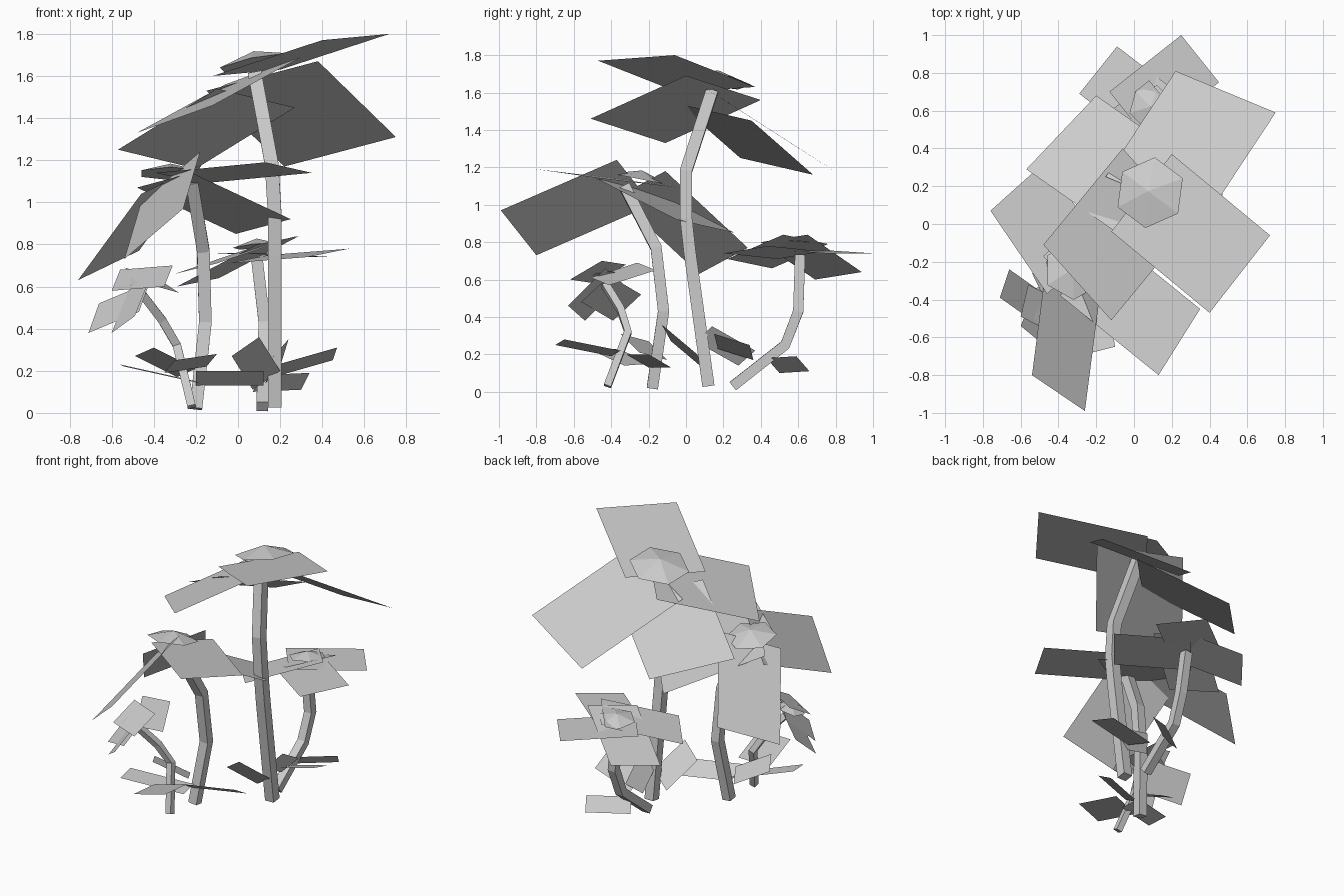
import bpy
import bmesh
from mathutils import Matrix, Vector

# Remove the default cube only
cube = bpy.data.objects.get("Cube")
if cube:
    bpy.data.objects.remove(cube, do_unlink=True)

# One plain grey for the whole plant
GREY = (0.6, 0.6, 0.6, 1.0)
material = bpy.data.materials.new("plain_grey")
material.use_nodes = True
material.diffuse_color = GREY
material.node_tree.nodes["Principled BSDF"].inputs["Base Color"].default_value = GREY


def finish(bm, name):
    """Turn a bmesh into a flat shaded object."""
    mesh = bpy.data.meshes.new(name)
    bmesh.ops.recalc_face_normals(bm, faces=bm.faces[:])
    bm.to_mesh(mesh)
    bm.free()
    mesh.materials.append(material)
    scene_object = bpy.data.objects.new(name, mesh)
    bpy.context.scene.collection.objects.link(scene_object)
    return scene_object


def blade(name, tip_left, tip_right, root_right):
    """Flat four-cornered petal or leaf; the last corner completes the parallelogram."""
    left, right, root = Vector(tip_left), Vector(tip_right), Vector(root_right)
    bm = bmesh.new()
    corners = [left, right, root, left + root - right]
    face = bm.faces.new([bm.verts.new(corner) for corner in corners])
    if face.normal.z < 0 or (corners[1] - corners[0]).cross(corners[2] - corners[1]).z < 0:
        face.normal_flip()
    mesh = bpy.data.meshes.new(name)
    bm.to_mesh(mesh)
    bm.free()
    mesh.materials.append(material)
    bpy.context.scene.collection.objects.link(bpy.data.objects.new(name, mesh))


def stem(name, path, width):
    """Square tube swept along a bent path."""
    points = [Vector(point) for point in path]
    bm = bmesh.new()
    rings = []
    for index, point in enumerate(points):
        before = points[max(index - 1, 0)]
        after = points[min(index + 1, len(points) - 1)]
        along = (after - before).normalized()
        side = Vector((0, 1, 0)).cross(along).normalized()
        depth = along.cross(side)
        rings.append([bm.verts.new(point + (side * a + depth * b) * width / 2)
                      for a, b in ((-1, -1), (1, -1), (1, 1), (-1, 1))])
    for lower, upper in zip(rings, rings[1:]):
        for i in range(4):
            j = (i + 1) % 4
            bm.faces.new((lower[i], lower[j], upper[j], upper[i]))
    bm.faces.new(rings[0][::-1])
    bm.faces.new(rings[-1])
    finish(bm, name)


def flower_centre(name, location, radius, facing):
    """Shallow six-sided cone tilted towards a direction."""
    tilt = Vector(facing).to_track_quat("Z", "Y").to_matrix().to_4x4()
    bm = bmesh.new()
    bmesh.ops.create_cone(bm, cap_ends=True, segments=6, radius1=radius, radius2=0,
                          depth=radius * 0.3, matrix=Matrix.Translation(location) @ tilt)
    bmesh.ops.remove_doubles(bm, verts=bm.verts[:], dist=0.001)
    finish(bm, name)


def flower(name, path, width, centre, radius, facing, petals):
    """Stem, centre and a ring of petals."""
    stem(name + "_stem", path, width)
    flower_centre(name + "_centre", centre, radius, facing)
    for side, corners in petals.items():
        blade(name + "_petal_" + side, *corners)


# Tallest flower
flower(
    "tall_flower",
    path=[(.175, .12, .03), (.175, .02, .75), (.175, 0, .93), (.16, 0, 1.18), (.08, .14, 1.61)],
    width=.065, centre=(.08, .17, 1.69), radius=.19, facing=(-.2, .15, 1),
    petals={
        "back_left": [(.22, .81, 1.17), (.75, .59, 1.31), (.38, .03, 1.67)],
        "back_right": [(-.57, .29, 1.25), (-.2, .68, 1.16), (.27, .35, 1.45)],
        "front_left": [(.4, -.47, 1.77), (.72, -.06, 1.8), (.2, .37, 1.63)],
        "front_right": [(-.48, -.11, 1.33), (-.12, -.51, 1.46), (.3, 0, 1.69)],
    })

# Middle flower, leaning forward
flower(
    "middle_flower",
    path=[(-.2, -.18, .02), (-.155, -.12, .43), (-.165, -.16, .77), (-.22, -.33, 1.1)],
    width=.06, centre=(-.32, -.24, 1.16), radius=.16, facing=(0, .2, 1),
    petals={
        "front": [(-.54, -.8, .73), (-.26, -.99, .97), (-.18, -.37, 1.24)],
        "right": [(-.47, .33, .77), (-.76, .07, .63), (-.46, -.37, 1.04)],
        "left": [(.13, -.8, 1.19), (.35, -.45, 1.14), (-.17, -.03, 1.09)],
        "back": [(.25, -.05, .92), (-.01, .26, .85), (-.48, -.17, 1.07)],
    })

# Lower flower at the back
flower(
    "back_flower",
    path=[(.115, .25, .03), (.12, .53, .25), (.125, .6, .43), (.09, .61, .73)],
    width=.055, centre=(.09, .62, .81), radius=.12, facing=(-.1, .1, 1),
    petals={
        "back_left": [(.25, 1, .74), (.45, .75, .74), (.07, .45, .76)],
        "back_right": [(-.29, .69, .6), (-.09, .94, .64), (.29, .65, .84)],
        "front_left": [(.33, .2, .74), (.53, .44, .78), (.15, .73, .75)],
        "front_right": [(-.3, .46, .66), (-.1, .22, .71), (.28, .52, .84)],
    })

# Smallest flower at the front
flower(
    "small_flower",
    path=[(-.22, -.42, .03), (-.29, -.31, .32), (-.36, -.35, .44), (-.46, -.43, .57)],
    width=.04, centre=(-.5, -.43, .63), radius=.09, facing=(-.3, -.1, 1),
    petals={
        "right": [(-.66, -.24, .52), (-.71, -.39, .38), (-.47, -.56, .48)],
        "front": [(-.6, -.54, .38), (-.49, -.63, .46), (-.41, -.43, .66)],
        "left": [(-.35, -.62, .6), (-.31, -.45, .7), (-.56, -.32, .68)],
        "back": [(-.4, -.16, .65), (-.54, -.26, .69), (-.42, -.51, .61)],
    })

# Ground leaves around the stems
leaves = {
    "tall_leaf_front": [(-.03, -.08, .27), (.1, -.13, .36), (.2, .06, .2)],
    "tall_leaf_left": [(.47, .15, .31), (.45, .34, .25), (.17, .36, .17)],
    "back_leaf_front": [(.17, .05, .27), (.24, .14, .35), (.2, .37, .22)],
    "back_leaf_left": [(.34, .59, .19), (.3, .66, .11), (.07, .5, .1)],
    "small_leaf_front": [(-.3, -.7, .25), (-.1, -.65, .28), (-.15, -.35, .22)],
    "small_leaf_back": [(-.49, -.2, .27), (-.4, -.35, .31), (-.2, -.25, .21)],
    "middle_leaf_right": [(-.56, -.36, .23), (-.54, -.5, .22), (-.18, -.33, .14)],
    "middle_leaf_left": [(.12, -.2, .2), (.12, -.08, .13), (-.2, -.2, .13)],
}
for leaf_name, corners in leaves.items():
    blade(leaf_name, *corners)
